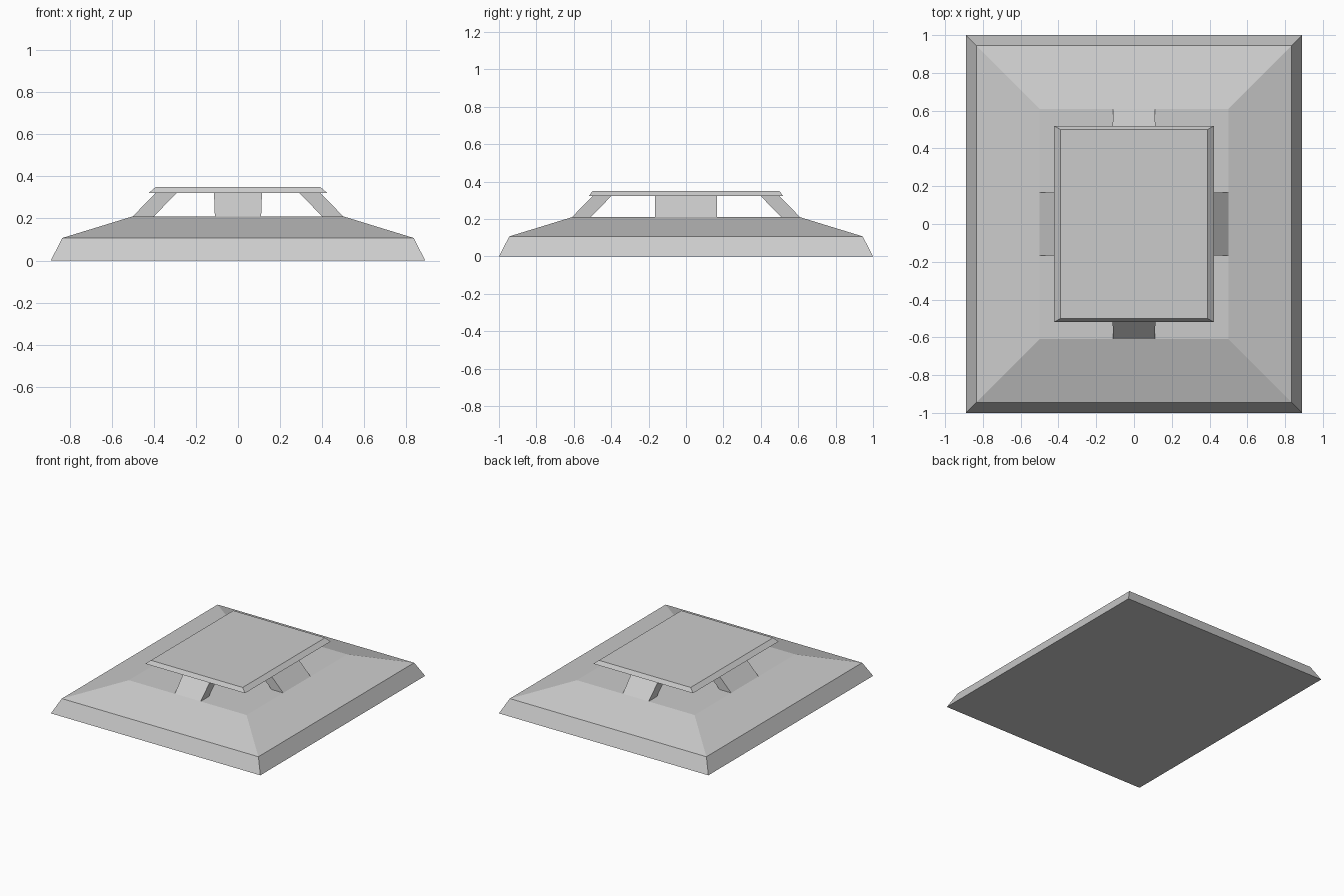
import bpy, bmesh

if "Cube" in bpy.data.objects:
    bpy.data.objects.remove(bpy.data.objects["Cube"])


def loft(name, rings):
    """Closed solid through rectangular rings given as (x0, x1, y0, y1, z)."""
    bm = bmesh.new()
    loops = [[bm.verts.new(p) for p in ((x0, y0, z), (x1, y0, z), (x1, y1, z), (x0, y1, z))]
             for x0, x1, y0, y1, z in rings]
    bm.faces.new(loops[0][::-1])
    bm.faces.new(loops[-1])
    for a, b in zip(loops, loops[1:]):
        for i in range(4):
            j = (i + 1) % 4
            bm.faces.new((a[i], a[j], b[j], b[i]))
    bmesh.ops.recalc_face_normals(bm, faces=bm.faces)
    mesh = bpy.data.meshes.new(name)
    bm.to_mesh(mesh)
    bm.free()
    obj = bpy.data.objects.new(name, mesh)
    bpy.context.collection.objects.link(obj)
    return obj


def centred(hx, hy, z):
    return (-hx, hx, -hy, hy, z)


# Stepped sloping base
loft("base", [centred(0.89, 1.0, 0), centred(0.835, 0.945, 0.107), centred(0.50, 0.61, 0.21)])

# Bevelled cap plate
loft("cap", [centred(0.423, 0.52, 0.322), centred(0.39, 0.50, 0.35)])

# Four slanted supports leaning inward
for side, label in ((1, "right"), (-1, "left")):
    rings = [sorted((side * a, side * b)) + [-0.166, 0.166, z]
             for a, b, z in ((0.40, 0.50, 0.21), (0.29, 0.39, 0.322))]
    loft(label + "_support", rings)
for side, label in ((1, "back"), (-1, "front")):
    rings = [[-w, w] + sorted((side * a, side * b)) + [z]
             for a, b, z, w in ((0.51, 0.61, 0.21, 0.11), (0.40, 0.50, 0.322, 0.114))]
    loft(label + "_support", rings)
